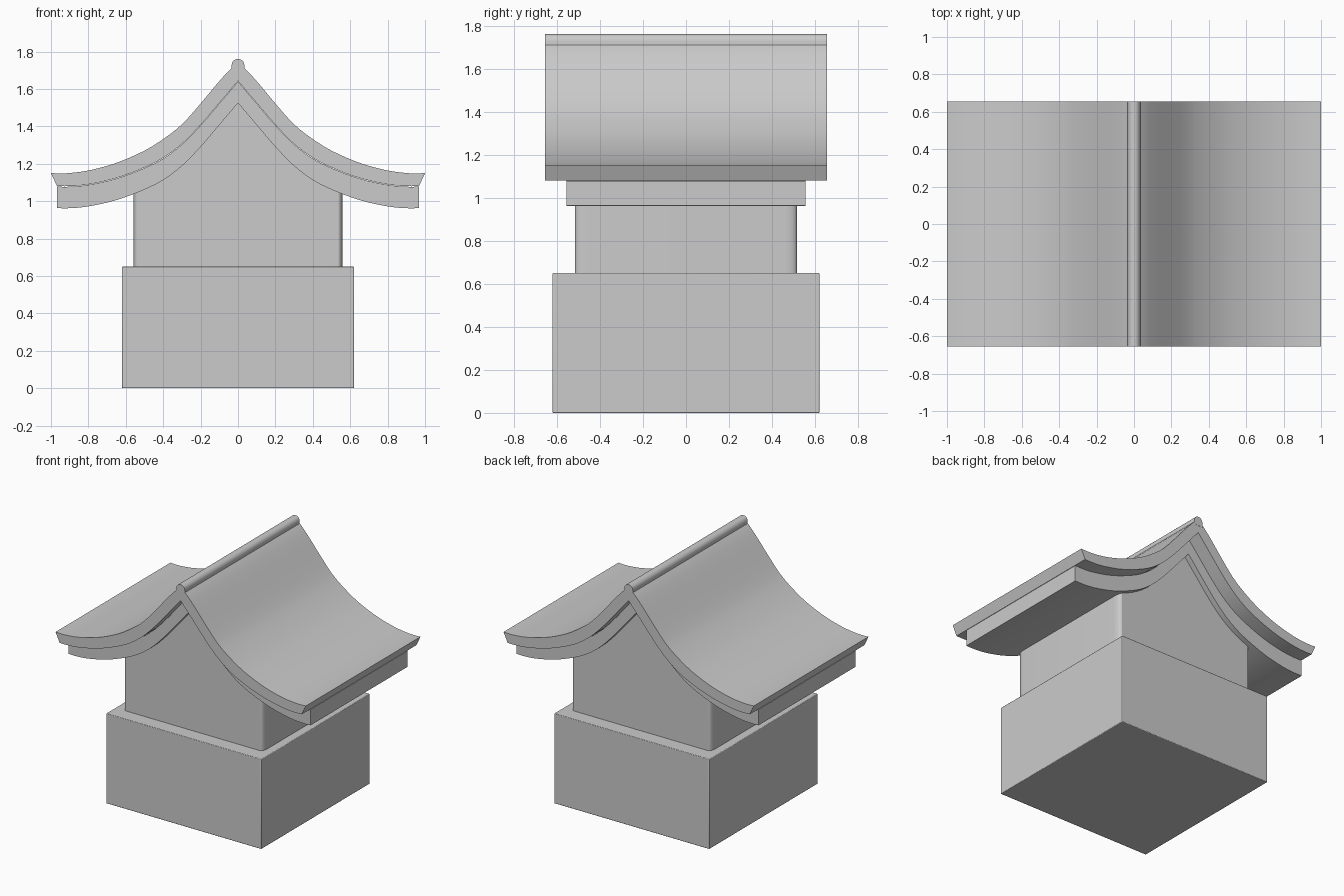
import bpy, bmesh, math

if "Cube" in bpy.data.objects:
    bpy.data.objects.remove(bpy.data.objects["Cube"])

# Half profiles (x, z) of the curved roof, ridge to eave
TOP = [(0, 1.75), (0.035, 1.712), (0.1, 1.642), (0.2, 1.522), (0.3, 1.41), (0.4, 1.332),
       (0.5, 1.27), (0.65, 1.205), (0.8, 1.164), (0.92, 1.149), (1.0, 1.15)]
MID = [(0, 1.643), (0.1, 1.525), (0.2, 1.408), (0.3, 1.306), (0.4, 1.231), (0.5, 1.18),
       (0.65, 1.124), (0.8, 1.09), (0.9, 1.08), (0.968, 1.081)]


def height(pts, x):
    """Smooth height of a half profile at |x|."""
    x = min(abs(x), pts[-1][0])
    i = max(j for j in range(len(pts) - 1) if pts[j][0] <= x + 1e-9)

    def slope(j):
        a, b = pts[max(j - 1, 0)], pts[min(j + 1, len(pts) - 1)]
        return (b[1] - a[1]) / (b[0] - a[0])
    (x0, z0), (x1, z1) = pts[i], pts[i + 1]
    h = x1 - x0
    t = (x - x0) / h
    return ((2*t**3 - 3*t**2 + 1) * z0 + (t**3 - 2*t**2 + t) * h * slope(i)
            + (3*t**2 - 2*t**3) * z1 + (t**3 - t**2) * h * slope(i + 1))


def loft(name, upper, lower, half_y, corner=0.0):
    """Solid between two matching (x, z) curves, extruded along y."""
    bm = bmesh.new()
    cols = [[bm.verts.new((x, y, z)) for (x, z), y in
             ((l, -half_y), (u, -half_y), (u, half_y), (l, half_y))]
            for u, l in zip(upper, lower)]
    for a, b in zip(cols, cols[1:]):
        for k in range(4):
            bm.faces.new((a[k], b[k], b[(k + 1) % 4], a[(k + 1) % 4]))
    bm.faces.new(cols[0])
    bm.faces.new(cols[-1][::-1])
    bmesh.ops.recalc_face_normals(bm, faces=bm.faces)
    if corner:
        edges = [bm.edges.get((c[k], c[k + 1])) for c in (cols[0], cols[-1]) for k in (0, 2)]
        bmesh.ops.bevel(bm, geom=edges, offset=corner, segments=5, profile=0.5, affect='EDGES')
    mesh = bpy.data.meshes.new(name)
    bm.to_mesh(mesh)
    bm.free()
    ob = bpy.data.objects.new(name, mesh)
    bpy.context.collection.objects.link(ob)
    bpy.ops.object.select_all(action='DESELECT')
    ob.select_set(True)
    bpy.context.view_layer.objects.active = ob
    bpy.ops.object.shade_smooth_by_angle(angle=math.radians(30))
    return ob


N = 24
steps = [i / N for i in range(-N, N + 1)]

# Square base block with a hairline edge bevel
base = loft("base", [(-0.62, 0.65), (0.62, 0.65)], [(-0.62, 0), (0.62, 0)], 0.62)
bevel = base.modifiers.new("edge_bevel", 'BEVEL')
bevel.width, bevel.segments = 0.004, 2

# Gabled body with rounded upright corners
loft("body", [(0.56 * s, height(MID, 0.56 * s) - 0.11) for s in steps],
     [(0.56 * s, 0.65) for s in steps], 0.515, corner=0.055)

# Inner roof layer
mid = [(0.968 * s, height(MID, 0.968 * s)) for s in steps]
loft("lower_roof", [(x, z - 0.003) for x, z in mid], [(x, z - 0.118) for x, z in mid], 0.555)

# Outer roof layer with slanted eaves
loft("upper_roof", [(s, min(height(TOP, s), 1.735)) for s in steps], mid, 0.655)

# Rounded ridge cap
arc = [math.pi * (1 - i / 10) for i in range(11)]
loft("ridge", [(0.034 * math.cos(a), 1.727 + 0.034 * math.sin(a)) for a in arc],
     [(0.034 * math.cos(a), 1.695) for a in arc], 0.656)
